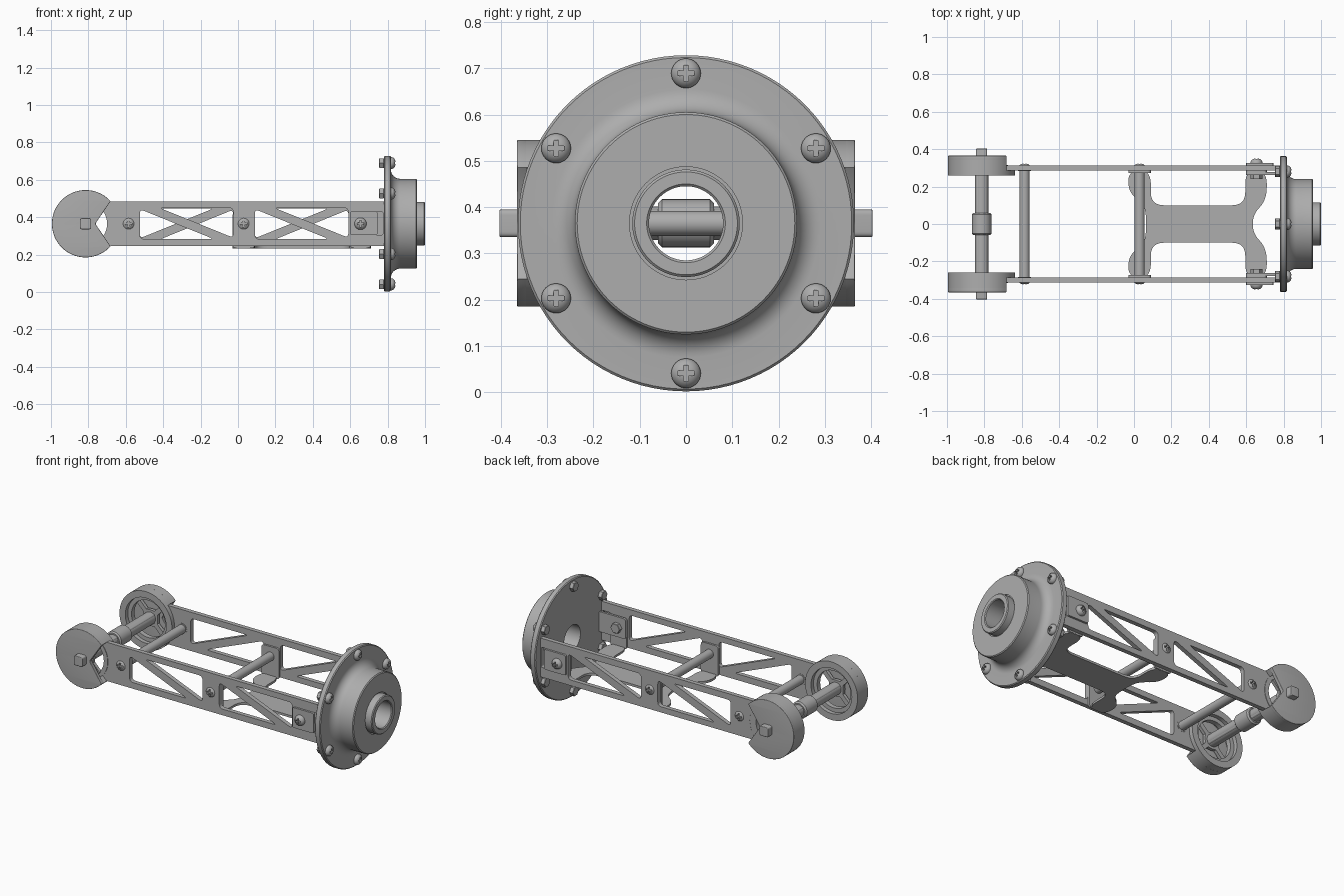
import bpy, bmesh
from math import sin, cos, pi, radians
from mathutils import Vector

cube = bpy.data.objects.get("Cube")
if cube:
    bpy.data.objects.remove(cube, do_unlink=True)

grey = bpy.data.materials.new("satin grey")
grey.use_nodes = True
grey.diffuse_color = (0.42, 0.42, 0.42, 1)
grey.node_tree.nodes["Principled BSDF"].inputs["Base Color"].default_value = (0.42, 0.42, 0.42, 1)

MID = 0.365            # height of the main axis
PIVOT = -0.815         # x of the pivot drums
SIDE = (pi / 2, 0, 0)  # lays a profile in the xz plane


def finish(ob, angle=35):
    bpy.ops.object.select_all(action='DESELECT')
    bpy.context.view_layer.objects.active = ob
    ob.select_set(True)
    if not ob.data.materials:
        ob.data.materials.append(grey)
    bpy.ops.object.shade_smooth_by_angle(angle=radians(angle))
    return ob


def lathe(name, profile, loc, axis=(0, 0, 1), steps=64):
    """Revolve a closed (radius, height) profile around an axis."""
    bm = bmesh.new()
    vs = [bm.verts.new((r, 0, h)) for r, h in profile]
    es = [bm.edges.new((vs[i - 1], vs[i])) for i in range(len(vs))]
    bmesh.ops.spin(bm, geom=vs + es, cent=(0, 0, 0), axis=(0, 0, 1),
                   angle=2 * pi, steps=steps)
    bmesh.ops.remove_doubles(bm, verts=bm.verts, dist=1e-5)
    bmesh.ops.dissolve_degenerate(bm, edges=bm.edges, dist=1e-6)
    bmesh.ops.recalc_face_normals(bm, faces=bm.faces)
    me = bpy.data.meshes.new(name)
    bm.to_mesh(me)
    bm.free()
    ob = bpy.data.objects.new(name, me)
    bpy.context.collection.objects.link(ob)
    ob.location = loc
    ob.rotation_euler = Vector(axis).to_track_quat('Z', 'Y').to_euler()
    return finish(ob)


def rod(name, r, length, loc, axis, steps=32, c=0.004):
    h = length / 2
    return lathe(name, [(0, -h), (r - c, -h), (r, c - h), (r, h - c), (r - c, h), (0, h)],
                 loc, axis, steps)


def rounded(points, radius, n=6):
    """Round every corner of a polygon."""
    out = []
    for i, p in enumerate(points):
        p = Vector(p)
        a = Vector(points[i - 1]) - p
        b = Vector(points[(i + 1) % len(points)]) - p
        a = p + a.normalized() * min(radius, a.length * 0.48)
        b = p + b.normalized() * min(radius, b.length * 0.48)
        for k in range(n + 1):
            t = k / n
            out.append(a * (1 - t) ** 2 + p * 2 * t * (1 - t) + b * t * t)
    return out


def arc(r, start=0, end=360, n=64):
    last = n if end - start >= 360 else n - 1
    return [Vector((r * cos(radians(start + (end - start) * k / last)),
                    r * sin(radians(start + (end - start) * k / last)))) for k in range(n)]


def prism(name, loops, depth, loc, rot=(0, 0, 0), bevel=0.0):
    """Extrude an outline; the further loops are holes."""
    cu = bpy.data.curves.new(name, 'CURVE')
    cu.dimensions = '2D'
    cu.fill_mode = 'BOTH'
    cu.extrude = depth / 2 - bevel
    cu.bevel_depth = bevel
    cu.offset = -bevel
    for loop in loops:
        sp = cu.splines.new('POLY')
        sp.points.add(len(loop) - 1)
        for pt, v in zip(sp.points, loop):
            pt.co = (v[0], v[1], 0, 1)
        sp.use_cyclic_u = True
    ob = bpy.data.objects.new(name, cu)
    bpy.context.collection.objects.link(ob)
    ob.location = loc
    ob.rotation_euler = rot
    bpy.ops.object.select_all(action='DESELECT')
    bpy.context.view_layer.objects.active = ob
    ob.select_set(True)
    bpy.ops.object.convert(target='MESH')
    ob = bpy.context.object
    bm = bmesh.new()
    bm.from_mesh(ob.data)
    bmesh.ops.remove_doubles(bm, verts=bm.verts, dist=1e-5)
    bmesh.ops.recalc_face_normals(bm, faces=bm.faces)
    bm.to_mesh(ob.data)
    bm.free()
    return finish(ob)


def rect(x0, x1, y0, y1):
    return [(x0, y0), (x1, y0), (x1, y1), (x0, y1)]


# Cross-recess screw head, reused for every screw
head = lathe("screw_head", [(0, -0.01), (0.032, -0.01), (0.032, 0.006), (0.028, 0.015),
                            (0.019, 0.022), (0.01, 0.025), (0, 0.026)], (0, 0, 0), steps=32)
w, l = 0.005, 0.017
cross = prism("cross_cutter", [[(w, w), (w, l), (-w, l), (-w, w), (-l, w), (-l, -w), (-w, -w),
                                (-w, -l), (w, -l), (w, -w), (l, -w), (l, w)]], 0.03, (0, 0, 0.025))
cross.hide_render = True
cut = head.modifiers.new("cross", 'BOOLEAN')
cut.operation = 'DIFFERENCE'
cut.object = cross
bpy.context.view_layer.objects.active = head
bpy.ops.object.modifier_apply(modifier="cross")
bpy.data.objects.remove(cross, do_unlink=True)
screw_mesh = head.data
bpy.data.objects.remove(head, do_unlink=True)


def screw(name, loc, axis, size=1.0):
    ob = bpy.data.objects.new(name, screw_mesh)
    bpy.context.collection.objects.link(ob)
    ob.location = loc
    ob.rotation_euler = Vector(axis).to_track_quat('Z', 'Y').to_euler()
    ob.scale = (size, size, size)


# End flange with hub, fillet and hollow boss
fillet = [(0.29 - 0.05 * sin(t), 0.867 - 0.05 * cos(t)) for t in [k * pi / 16 for k in range(9)]]
lathe("end_flange", [(0.08, 0.78), (0.358, 0.78), (0.363, 0.785), (0.363, 0.812), (0.358, 0.817)]
      + fillet + [(0.24, 0.953), (0.235, 0.958), (0.122, 0.958), (0.122, 0.952), (0.116, 0.952),
                  (0.116, 0.995), (0.111, 1.0), (0.085, 1.0), (0.08, 0.995)],
      (0, 0, MID), (1, 0, 0), 96)
for k in range(6):
    a = radians(30 + 60 * k)
    y, z = 0.324 * cos(a), MID + 0.324 * sin(a)
    screw("flange_screw", (0.817, y, z), (1, 0, 0))
    rod("flange_nut", 0.03, 0.026, (0.768, y, z), (1, 0, 0), 6, 0.002)

# Truss side arms, with opposing diagonals on the two sides
for s in (-1, 1):
    tag = "right" if s < 0 else "left"

    def flip(pts):
        return [(x, -s * -1 * z if s < 0 else -z) for x, z in pts] if s > 0 else pts

    outline = [(-0.70, -0.12), (0.785, -0.12), (0.785, 0.12), (-0.70, 0.12),
               (-0.665, 0.06), (-0.655, 0), (-0.665, -0.06)]
    loops = [outline, rounded(rect(0.715, 0.775, -0.06, 0.065), 0.01)]
    for x in (-0.525, 0.09):
        upper = [(x + 0.105, 0.085), (x + 0.50, 0.085), (x + 0.50, -0.075)]
        lower = [(x, -0.082), (x + 0.395, -0.082), (x, 0.078)]
        loops += [rounded(flip(upper), 0.025), rounded(flip(lower), 0.025)]
    prism(tag + "_arm", loops, 0.027, (0, s * 0.299, MID), SIDE)
    prism(tag + "_arm_pad", [rounded(rect(0.60, 0.745, -0.06, 0.065), 0.01)], 0.014,
          (0, s * 0.318, MID), SIDE)
    prism(tag + "_flange_tab", [rounded(rect(0.60, 0.785, -0.06, 0.065), 0.015)], 0.014,
          (0, s * 0.270, MID), SIDE)
    for x in (-0.585, 0.03):
        screw(tag + "_arm_screw", (x, s * 0.295, MID), (0, s, 0), 1.1)
    screw(tag + "_end_screw", (0.655, s * 0.325, MID), (0, s, 0))
    rod(tag + "_end_nut", 0.032, 0.025, (0.655, s * 0.252, MID), (0, s, 0), 6, 0.002)

    # Pivot drum: notched cap, open wall, full inner rim
    prism(tag + "_drum_cap", [arc(0.18, 42, 318) + [Vector((0.055, -0.004)), Vector((0.055, 0.004))]],
          0.022, (PIVOT, s * 0.354, MID), SIDE, 0.003)
    prism(tag + "_drum_wall", [arc(0.18, 42, 318) + arc(0.14, 42, 318)[::-1]], 0.036,
          (PIVOT, s * 0.328, MID), SIDE)
    prism(tag + "_drum_rim", [arc(0.18), arc(0.14)], 0.052, (PIVOT, s * 0.286, MID), SIDE)
    prism(tag + "_bearing_ring", [arc(0.142), arc(0.115)], 0.03, (PIVOT, s * 0.30, MID), SIDE)
    spokes = [Vector((r * cos(radians(a + k * 90)), r * sin(radians(a + k * 90))))
              for k in range(4) for a, r in ((0, 0.05), (30, 0.055), (38, 0.12), (52, 0.12), (60, 0.055))]
    prism(tag + "_drum_spokes", [spokes], 0.02, (PIVOT, s * 0.315, MID), SIDE)

    # Folded side tabs of the floor bracket
    for x0, x1 in ((-0.03, 0.09), (0.60, 0.71)):
        prism("bracket_" + tag + "_tab", [rounded(rect(x0, x1, -0.13, 0.06), 0.02)], 0.012,
              (0, s * 0.279, MID), SIDE)

# Axle with square ends and a central collar
prism("axle_core", [rounded(rect(-0.03, 0.03, -0.03, 0.03), 0.012)], 0.806, (PIVOT, 0, MID), SIDE, 0.004)
rod("axle_shaft", 0.036, 0.64, (PIVOT, 0, MID), (0, 1, 0))
rod("axle_collar", 0.052, 0.12, (PIVOT, 0, MID), (0, 1, 0), c=0.008)

# Spacer rods between the arms
for x in (-0.585, 0.03):
    rod("spacer_rod", 0.027, 0.58, (x, 0, MID), (0, 1, 0))

# Floor bracket with waisted outline
half = [(0.065, 0.05), (0.05, 0.11), (-0.03, 0.17), (-0.03, 0.285), (0.09, 0.285), (0.09, 0.10),
        (0.595, 0.10), (0.595, 0.285), (0.71, 0.285), (0.71, 0.13), (0.635, 0.05)]
prism("floor_bracket", [rounded(half + [(x, -y) for x, y in half[::-1]], 0.07)], 0.014, (0, 0, 0.24))
